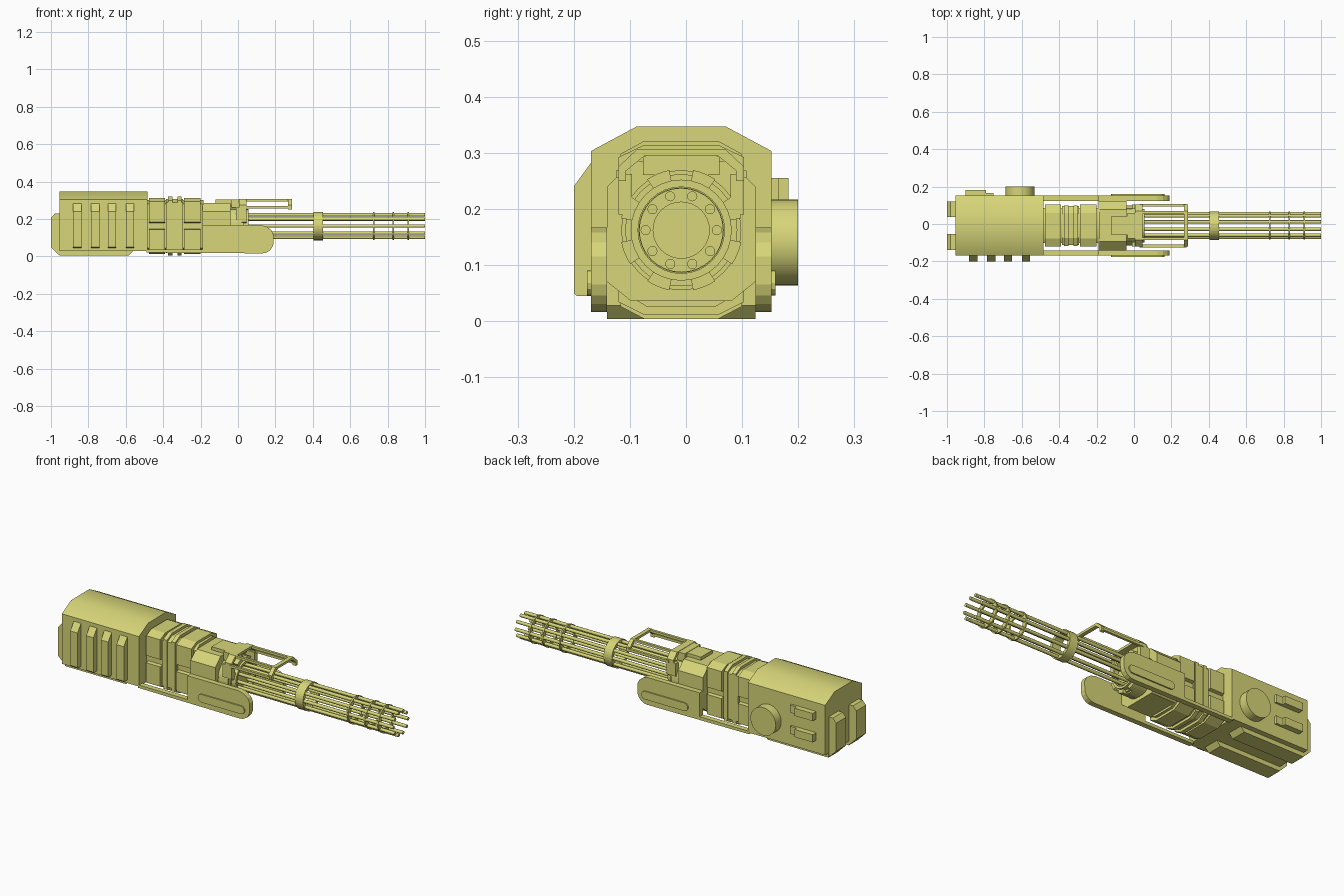
import bpy, bmesh, math
from mathutils import Vector

if "Cube" in bpy.data.objects:
    bpy.data.objects.remove(bpy.data.objects["Cube"])

CY, CZ = -0.0085, 0.162          # axis of the barrel cluster

mat = bpy.data.materials.new("pale_olive_yellow")
mat.diffuse_color = (0.68, 0.67, 0.19, 1)
mat.use_nodes = True
mat.node_tree.nodes["Principled BSDF"].inputs["Base Color"].default_value = mat.diffuse_color


def prism(name, pts, a, b, axis="x", smooth=0, taper=1.0):
    """Extrude a profile from a to b. axis x: pts are (y,z); axis y: pts are (x,z)."""
    bm = bmesh.new()
    n = len(pts)
    cu = sum(p[0] for p in pts) / n
    cv = sum(p[1] for p in pts) / n

    def co(u, v, w):
        return Vector((w, u, v)) if axis == "x" else Vector((u, w, v))
    lo = [bm.verts.new(co(u, v, a)) for u, v in pts]
    hi = [bm.verts.new(co(cu + (u - cu) * taper, cv + (v - cv) * taper, b)) for u, v in pts]
    bm.faces.new(lo)
    bm.faces.new(hi)
    for i in range(n):
        j = (i + 1) % n
        bm.faces.new((lo[i], lo[j], hi[j], hi[i]))
    bmesh.ops.recalc_face_normals(bm, faces=bm.faces)
    me = bpy.data.meshes.new(name)
    bm.to_mesh(me)
    bm.free()
    me.materials.append(mat)
    ob = bpy.data.objects.new(name, me)
    bpy.context.collection.objects.link(ob)
    if smooth:
        bpy.ops.object.select_all(action="DESELECT")
        ob.select_set(True)
        bpy.context.view_layer.objects.active = ob
        bpy.ops.object.shade_smooth_by_angle(angle=math.radians(smooth))
    return ob


def box(name, x0, x1, y0, y1, z0, z1):
    return prism(name, [(y0, z0), (y1, z0), (y1, z1), (y0, z1)], x0, x1)


def circle(u, v, r, n, start=0.0):
    return [(u + r * math.cos(start + math.tau * i / n),
             v + r * math.sin(start + math.tau * i / n)) for i in range(n)]


def mirrored(half):
    """Profile from its +y half (offsets from CY), listed bottom to top."""
    return [(CY + y, z) for y, z in half] + [(CY - y, z) for y, z in reversed(half)]


def tube(name, r0, r1, x0, x1, n, a0=0.0, a1=math.tau):
    """Ring or ring segment around the barrel axis, as joined wedge prisms."""
    bm = bmesh.new()
    closed = abs(a1 - a0 - math.tau) < 1e-6
    rows = []
    for i in range(n if closed else n + 1):
        t = a0 + (a1 - a0) * i / n
        c, s = math.cos(t), math.sin(t)
        rows.append([bm.verts.new((x, CY + r * c, CZ + r * s))
                     for x, r in ((x0, r0), (x1, r0), (x1, r1), (x0, r1))])
    for i in range(n):
        p, q = rows[i], rows[(i + 1) % len(rows)]
        for k in range(4):
            bm.faces.new((p[k], p[(k + 1) % 4], q[(k + 1) % 4], q[k]))
    if not closed:
        bm.faces.new(rows[0])
        bm.faces.new(rows[-1])
    bmesh.ops.recalc_face_normals(bm, faces=bm.faces)
    me = bpy.data.meshes.new(name)
    bm.to_mesh(me)
    bm.free()
    me.materials.append(mat)
    ob = bpy.data.objects.new(name, me)
    bpy.context.collection.objects.link(ob)


# --- rear body with bottom skids
prism("rear_body", mirrored([(0.161, 0.028), (0.161, 0.303), (0.079, 0.347)]),
      -0.955, -0.485, smooth=35)
for s in (-1, 1):
    y0, y1 = sorted((CY + s * 0.045, CY + s * 0.132))
    prism("bottom_skid", [(-0.955, 0.03), (-0.955, 0.004), (-0.585, 0.004), (-0.56, 0.03)],
          y0, y1, "y")
    # rear end blocks
    y0, y1 = sorted((CY + s * 0.045, CY + s * 0.13))
    prism("rear_block", [(-0.95, 0.01), (-0.96, 0.01), (-1.0, 0.05), (-1.0, 0.205),
                         (-0.98, 0.228), (-0.95, 0.228)], y0, y1, "y")

# --- cooling fins on the front side
for x in (-0.86, -0.763, -0.673, -0.578):
    prism("cooling_fin", [(-0.165, 0.288), (-0.2, 0.24), (-0.2, 0.05), (-0.195, 0.045),
                          (-0.165, 0.045)], x - 0.022, x + 0.022)

# --- round cover and two blocks on the far side
prism("round_cover", circle(-0.61, 0.14, 0.077, 32), 0.145, 0.2, "y", smooth=35)
for z in (0.118, 0.235):
    prism("side_block", [(0.145, z - 0.022), (0.183, z - 0.022), (0.183, z + 0.02),
                         (0.145, z + 0.02)], -0.9, -0.79)
    prism("side_block_slope", [(-0.79, z - 0.022), (-0.75, z - 0.022), (-0.75, z + 0.02),
                               (-0.79, z + 0.02)], 0.145, 0.165, "y")

# --- grooved drum between the body and the front housing
prism("drum_core", mirrored([(0.06, 0.025), (0.094, 0.045), (0.094, 0.28), (0.06, 0.3)]),
      -0.49, -0.185, smooth=35)
notched = mirrored([(0.068, 0.012), (0.112, 0.034), (0.112, 0.143), (0.09, 0.148),
                    (0.09, 0.178), (0.112, 0.183), (0.112, 0.292), (0.068, 0.313)])
for x0, x1 in ((-0.475, -0.39), (-0.29, -0.2)):
    prism("drum_shell", notched, x0, x1)
prism("drum_waist", mirrored([(0.066, 0.018), (0.104, 0.038), (0.104, 0.125), (0.104, 0.2),
                              (0.104, 0.288), (0.066, 0.307)]), -0.385, -0.295)
for x in (-0.362, -0.312):
    prism("drum_band", mirrored([(0.066, 0.004), (0.108, 0.026), (0.108, 0.298),
                                 (0.066, 0.321)]), x - 0.011, x + 0.011)

# --- side plates: a thin rail that widens to a rounded cheek
cheek = [(-0.49, 0.02), (0.13, 0.016)]
cheek += [(0.13 + 0.06 * math.sin(t), 0.076 - 0.06 * math.cos(t))
          for t in (math.radians(a) for a in (20, 40, 60, 80))]
cheek += [(0.19, 0.115), (0.178, 0.14), (0.155, 0.158), (0.125, 0.167),
          (-0.19, 0.167), (-0.19, 0.036), (-0.49, 0.036)]
trim = [(0.14 + 0.022 * math.cos(a), 0.068 + 0.022 * math.sin(a))
        for a in (math.radians(d) for d in range(-90, 91, 30))]
trim += [(-0.1 + 0.022 * math.cos(a), 0.068 + 0.022 * math.sin(a))
         for a in (math.radians(d) for d in range(90, 271, 30))]
for s in (-1, 1):
    y0, y1 = sorted((CY + s * 0.132, CY + s * 0.161))
    prism("side_plate", cheek, y0, y1, "y")
    y0, y1 = sorted((CY + s * 0.155, CY + s * 0.168))
    prism("side_plate_trim", trim, y0, y1, "y")

# --- front housing, rotor and toothed collar
prism("front_housing", mirrored([(0.09, 0.036), (0.132, 0.07), (0.132, 0.24), (0.085, 0.285)]),
      -0.19, -0.04)
prism("rotor", circle(CY, CZ, 0.1, 32), -0.05, 0.03, smooth=35)
tube("collar", 0.077, 0.09, 0.02, 0.055, 32)
for i in range(8):
    a = math.tau * (i + 0.25) / 8
    tube("collar_tooth", 0.085, 0.109, -0.04, 0.045, 4, a, a + math.tau / 16)
tube("collar_ring", 0.085, 0.107, -0.04, 0.02, 32)

# --- ten barrels with clamps
for i in range(10):
    a = math.tau * i / 10
    prism("barrel", circle(CY + 0.0635 * math.cos(a), CZ + 0.0635 * math.sin(a), 0.009, 12),
          0.0, 1.0, smooth=40)
tube("barrel_clamp", 0.058, 0.076, 0.405, 0.455, 32)
for x in (0.725, 0.83, 0.91):
    tube("barrel_band", 0.05, 0.075, x - 0.004, x + 0.004, 32)

# --- carrying frame above the barrels
def arch(name, x0, x1):
    outer = [(0.112, 0.25), (0.112, 0.275), (0.078, 0.307)]
    inner = [(0.066, 0.294), (0.098, 0.268), (0.098, 0.25)]
    pts = ([(CY + y, z) for y, z in outer] + [(CY - y, z) for y, z in reversed(outer)]
           + [(CY - y, z) for y, z in reversed(inner)] + [(CY + y, z) for y, z in inner])
    prism(name, pts, x0, x1)


arch("frame_front_arch", 0.268, 0.29)
arch("frame_rear_arch", 0.005, 0.045)
box("frame_mount", -0.12, -0.03, CY - 0.05, CY + 0.05, 0.27, 0.303)
box("frame_neck", -0.035, 0.01, CY - 0.068, CY + 0.068, 0.26, 0.305)
for s in (-1, 1):
    for y, z in ((0.109, 0.262), (0.07, 0.3)):
        c = CY + s * y
        box("frame_rail", 0.03, 0.28, c - 0.007, c + 0.007, z - 0.007, z + 0.006)
    c = CY + s * 0.1
    box("frame_foot", -0.01, 0.045, c - 0.012, c + 0.012, 0.19, 0.262)
